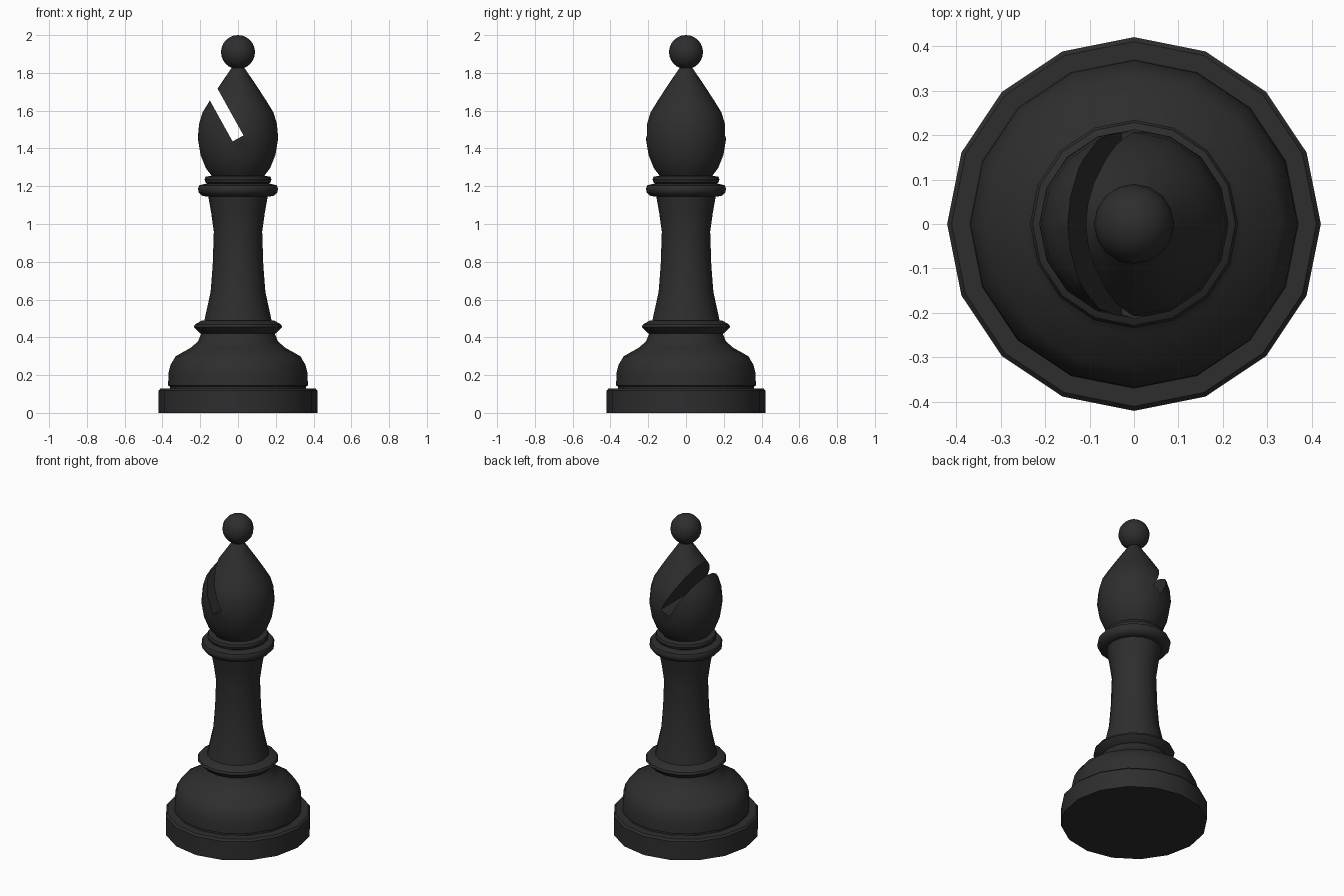
import bpy, bmesh, math
from mathutils import Matrix

if "Cube" in bpy.data.objects:
    bpy.data.objects.remove(bpy.data.objects["Cube"])

SIDES = 16
black = bpy.data.materials.new("matte_black")
black.diffuse_color = (0.027, 0.027, 0.027, 1)
black.use_nodes = True
black.node_tree.nodes["Principled BSDF"].inputs["Base Color"].default_value = black.diffuse_color


def finish(name, bm):
    bmesh.ops.recalc_face_normals(bm, faces=bm.faces[:])
    me = bpy.data.meshes.new(name)
    bm.to_mesh(me)
    bm.free()
    me.materials.append(black)
    ob = bpy.data.objects.new(name, me)
    bpy.context.collection.objects.link(ob)
    return ob


def smooth(ob):
    bpy.ops.object.select_all(action='DESELECT')
    ob.select_set(True)
    bpy.context.view_layer.objects.active = ob
    bpy.ops.object.shade_smooth_by_angle(angle=math.radians(35))


def lathe(name, profile):
    """Closed solid turned from (radius, height) points, flat caps at both ends."""
    bm = bmesh.new()
    rings = []
    for r, z in profile:
        rings.append([bm.verts.new((r * math.cos(2 * math.pi * i / SIDES),
                                    r * math.sin(2 * math.pi * i / SIDES), z))
                      for i in range(SIDES)])
    for a, b in zip(rings, rings[1:]):
        for i in range(SIDES):
            j = (i + 1) % SIDES
            bm.faces.new((a[i], a[j], b[j], b[i]))
    bm.faces.new(rings[0][::-1])
    bm.faces.new(rings[-1])
    return finish(name, bm)


# foot and domed pedestal
smooth(lathe("foot", [(0.42, 0), (0.42, 0.118), (0.41, 0.13), (0.36, 0.13)]))
smooth(lathe("pedestal", [(0.36, 0.125), (0.36, 0.14), (0.37, 0.145), (0.368, 0.21),
                          (0.357, 0.255), (0.33, 0.30), (0.25, 0.345),
                          (0.212, 0.378), (0.19, 0.43)]))

# lower ring, column and collars
smooth(lathe("lower_ring", [(0.19, 0.418), (0.203, 0.422), (0.234, 0.455),
                            (0.228, 0.468), (0.19, 0.49)]))
smooth(lathe("column", [(0.18, 0.48), (0.145, 0.64), (0.134, 0.78), (0.128, 0.96),
                        (0.142, 1.06), (0.16, 1.16)]))
smooth(lathe("wide_collar", [(0.165, 1.145), (0.19, 1.15), (0.208, 1.168), (0.212, 1.188),
                             (0.205, 1.205), (0.16, 1.216)]))
smooth(lathe("narrow_collar", [(0.155, 1.21), (0.172, 1.22), (0.177, 1.235),
                               (0.172, 1.25), (0.14, 1.256)]))

# mitre-shaped head
head = lathe("head", [(0.135, 1.25), (0.17, 1.295), (0.198, 1.365), (0.213, 1.455),
                      (0.206, 1.53), (0.188, 1.59), (0.15, 1.652), (0.108, 1.717),
                      (0.035, 1.825)])

# slanted slot cut from upper left, ending just past the centre
length, width = 0.6, 0.066
d = math.atan2(1.717 - 1.469, -0.108 - 0.03)
end = (0.0005, 1.453)
bm = bmesh.new()
bmesh.ops.create_cube(bm, size=1, matrix=(
    Matrix.Translation((end[0], 0, end[1])) @ Matrix.Rotation(-d, 4, 'Y')
    @ Matrix.Translation((length / 2, 0, 0)) @ Matrix.Diagonal((length, 1, width, 1))))
cutter = finish("slot_cutter", bm)
mod = head.modifiers.new("slot", 'BOOLEAN')
mod.operation, mod.solver, mod.object = 'DIFFERENCE', 'EXACT', cutter
bpy.ops.object.select_all(action='DESELECT')
head.select_set(True)
bpy.context.view_layer.objects.active = head
bpy.ops.object.modifier_apply(modifier=mod.name)
bpy.data.objects.remove(cutter)
smooth(head)

# ball finial
bm = bmesh.new()
bmesh.ops.create_uvsphere(bm, u_segments=SIDES, v_segments=12, radius=0.09,
                          matrix=Matrix.Translation((0, 0, 1.91)))
smooth(finish("ball_finial", bm))
